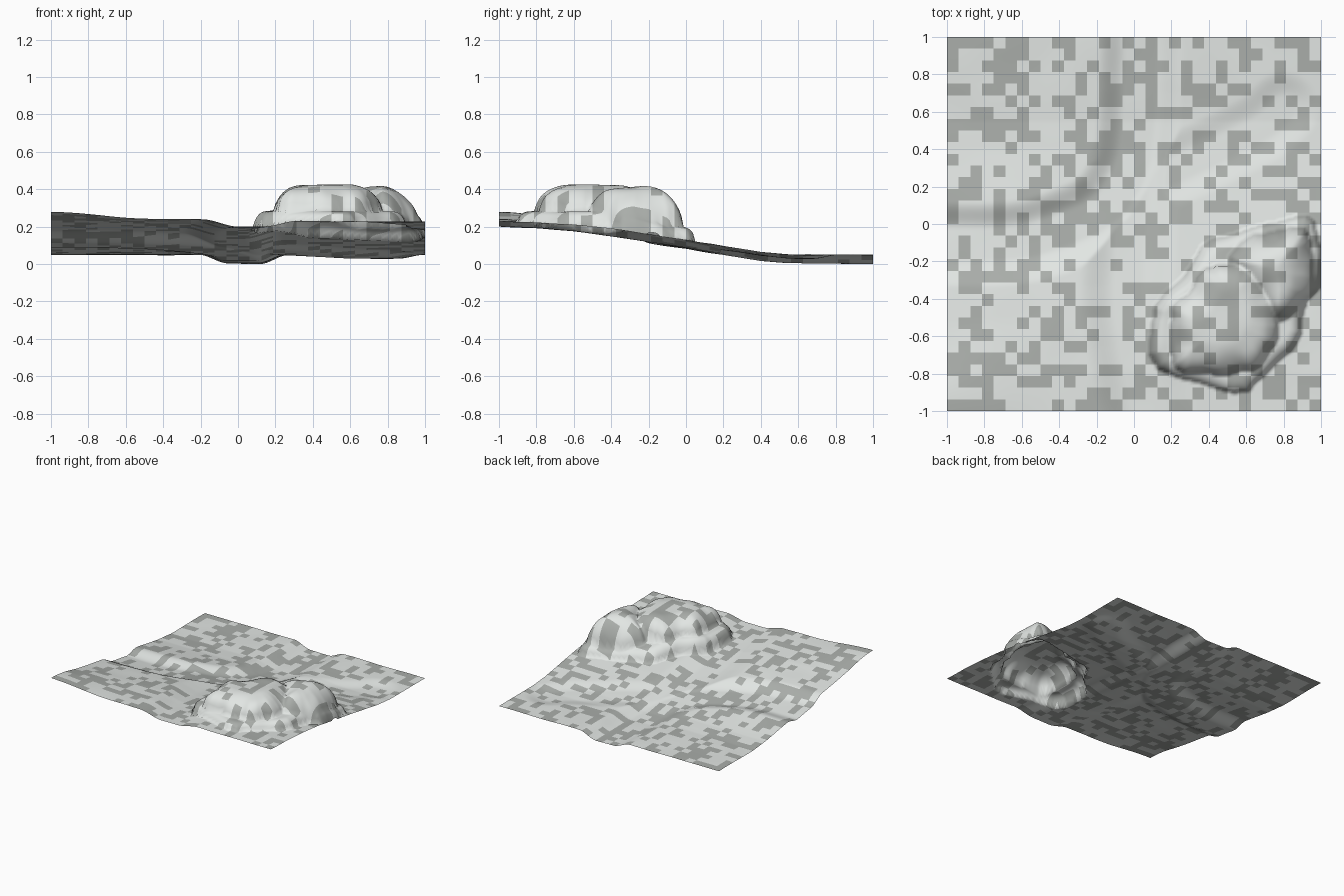
import bpy, bmesh, math, random
from mathutils import Vector, noise

if "Cube" in bpy.data.objects:
    bpy.data.objects.remove(bpy.data.objects["Cube"])

random.seed(4)
N = 160            # grid divisions
CELL = 5           # grid faces per colour patch


def seg_dist(px, py, a, b):
    dx, dy = b[0] - a[0], b[1] - a[1]
    t = max(0, min(1, ((px - a[0]) * dx + (py - a[1]) * dy) / (dx * dx + dy * dy)))
    return math.hypot(px - a[0] - t * dx, py - a[1] - t * dy)


def line_dist(px, py, pts):
    return min(seg_dist(px, py, a, b) for a, b in zip(pts, pts[1:]))


def inside_dist(px, py, poly):
    """Distance to the outline, positive inside, negative outside."""
    ring = poly + poly[:1]
    inside = False
    for a, b in zip(ring, ring[1:]):
        if (a[1] > py) != (b[1] > py) and px < (b[0] - a[0]) * (py - a[1]) / (b[1] - a[1]) + a[0]:
            inside = not inside
    d = line_dist(px, py, ring)
    return d if inside else -d


def rounded(pts, closed=False):
    """Cut the corners of an outline or path once."""
    out = [] if closed else [pts[0]]
    for a, b in zip(pts, pts[1:] + (pts[:1] if closed else [])):
        for t in (.22, .78):
            out.append((a[0] + (b[0] - a[0]) * t, a[1] + (b[1] - a[1]) * t))
    return out if closed else out + [pts[-1]]


def smooth(t, lo, hi):
    t = max(0, min(1, (t - lo) / (hi - lo)))
    return t * t * (3 - 2 * t)


def dome(d, width):
    t = min(1, max(0, d / width))
    return math.sqrt(1 - (1 - t) ** 2)


def profile(v, pts):
    for a, b in zip(pts, pts[1:]):
        if v <= b[0]:
            return a[1] + (b[1] - a[1]) * (v - a[0]) / (b[0] - a[0])
    return pts[-1][1]


# slope of the valley floor along y
slope = [(-1, .192), (-.8, .184), (-.6, .167), (-.4, .14), (-.2, .11), (0, .08),
         (.2, .047), (.4, .015), (.55, .002), (1, 0)]
# sunken paths: centre line, half width, falloff, depth
paths = [
    (rounded([(.04, 1.1), (.03, .6), (0, .3), (-.15, .06), (-.5, -.08), (-.7, -.11), (-1.1, -.11)]), .08, .15, .046),
    (rounded([(0, .3), (-.02, -.1), (-.04, -.4), (0, -.7), (.1, -1.1)]), .07, .19, .04),
    (rounded([(0, .2), (.25, .3), (.5, .42), (.7, .52), (.8, .62)]), .06, .14, .02),
]
# rock tiers
ledge = rounded([(.09, -.46), (.08, -.76), (.3, -.84), (.6, -.92), (.66, -.83), (.89, -.63), (.91, -.43),
                 (1, -.32), (1, -.1), (.95, .05), (.8, .03), (.58, -.04), (.38, -.09), (.3, -.25),
                 (.16, -.38)], True)
big_hump = rounded([(.19, -.75), (.19, -.48), (.28, -.36), (.4, -.21), (.62, -.2), (.75, -.37), (.78, -.6),
                    (.66, -.76), (.5, -.8), (.3, -.8)], True)
small_hump = rounded([(.46, -.18), (.6, -.38), (.72, -.53), (.8, -.54), (.93, -.42), (.975, -.25),
                      (.95, -.04), (.8, 0), (.6, -.08)], True)


def height(x, y):
    z = profile(y, slope)
    cut = 0
    for pts, half, fall, depth in paths:
        cut = max(cut, depth * (1 - smooth(line_dist(x, y, pts), half, half + fall)))
    z += .048 - cut
    z += .04 * smooth(-x, .4, 1.05) * smooth(-y, .5, 1) - .012 * smooth(x, .1, .5) * smooth(-y, .3, 1)
    z += .004 * noise.noise(Vector((x * 4, y * 4, 1)))
    if x < .02 or y > .1 or y < -.95:
        return z
    # craggy offset of the rock outline
    crag = .03 * noise.noise(Vector((x * 7, y * 7, 5)))
    lump = .012 * noise.noise(Vector((x * 6, y * 6, 9)))
    ground = z
    d = inside_dist(x, y, ledge) + crag * .4
    if d > 0:
        top = .282 - .085 * smooth(y, -.35, 0) + lump
        z = max(z, ground + (top - ground) * dome(d, .07))
    d = inside_dist(x, y, big_hump) + crag
    if d > 0:
        z = max(z, .285 + .137 * dome(d, .18) + lump * .6)
    d = inside_dist(x, y, small_hump) + crag
    if d > 0:
        z = max(z, .2 + .215 * dome(d, .22) + lump * .6)
    return z


# ground sheet with the rock raised out of it
bm = bmesh.new()
verts = [[bm.verts.new((-1 + 2 * i / N, -1 + 2 * j / N, height(-1 + 2 * i / N, -1 + 2 * j / N)))
          for i in range(N + 1)] for j in range(N + 1)]
low = min(v.co.z for v in bm.verts)
for v in bm.verts:
    v.co.z -= low
cells = N // CELL
patch = [[random.random() < .4 for _ in range(cells)] for _ in range(cells)]
mesh = bpy.data.meshes.new("terrain_with_rock")
# two grey tones for the patchy ground
for name, tone in (("light_ground", (.76, .79, .77, 1)), ("dark_ground", (.4, .42, .4, 1))):
    mat = bpy.data.materials.new(name)
    mat.diffuse_color = tone
    mat.use_nodes = True
    mat.node_tree.nodes["Principled BSDF"].inputs["Base Color"].default_value = mat.diffuse_color
    mesh.materials.append(mat)
for j in range(N):
    for i in range(N):
        f = bm.faces.new((verts[j][i], verts[j][i + 1], verts[j + 1][i + 1], verts[j + 1][i]))
        f.material_index = int(patch[j // CELL][i // CELL])
        f.smooth = True
bm.to_mesh(mesh)
bm.free()
ob = bpy.data.objects.new("terrain_with_rock", mesh)
bpy.context.collection.objects.link(ob)
